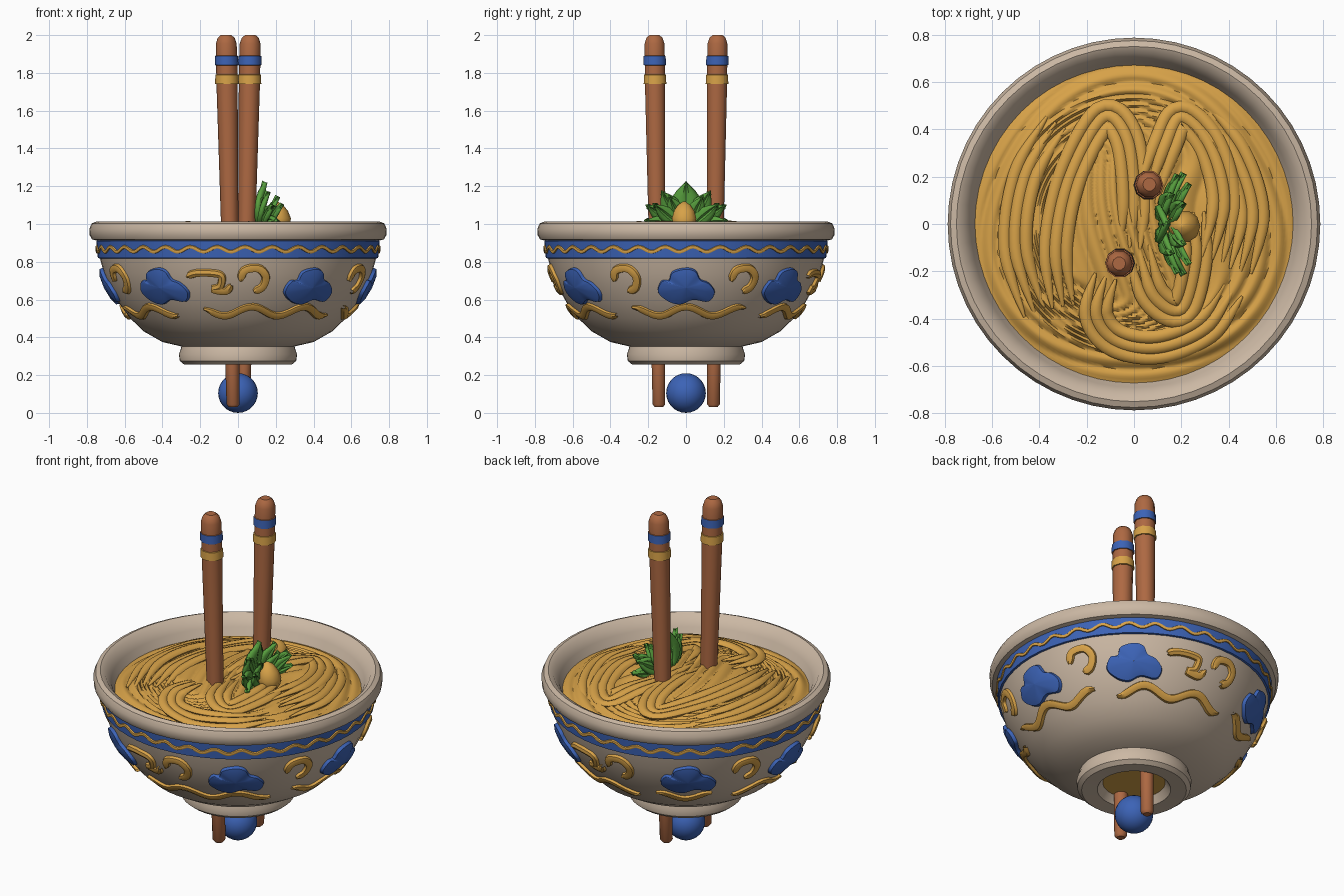
import bpy, bmesh, math
from mathutils import Vector

if "Cube" in bpy.data.objects:
    bpy.data.objects.remove(bpy.data.objects["Cube"])

def material(name, col):
    m = bpy.data.materials.new(name)
    m.diffuse_color = (*col, 1)
    m.use_nodes = True
    m.node_tree.nodes["Principled BSDF"].inputs["Base Color"].default_value = m.diffuse_color
    return m

CREAM = material("cream glaze", (0.60, 0.48, 0.37))
BLUE = material("blue paint", (0.045, 0.125, 0.47))
GOLD = material("noodle gold", (0.68, 0.36, 0.065))
WOOD = material("brown wood", (0.42, 0.14, 0.055))
GREEN = material("leaf green", (0.10, 0.36, 0.05))

def build(name, verts, faces, mats, rule=None, facing=None, angle=40):
    """Mesh object; rule(centre) picks the material, facing(centre) the outward direction."""
    me = bpy.data.meshes.new(name)
    me.from_pydata([tuple(v) for v in verts], [], faces)
    bm = bmesh.new()
    bm.from_mesh(me)
    bmesh.ops.remove_doubles(bm, verts=bm.verts, dist=1e-5)
    bmesh.ops.recalc_face_normals(bm, faces=bm.faces)
    if facing and sum(f.normal.dot(facing(f.calc_center_median())) * f.calc_area() for f in bm.faces) < 0:
        bmesh.ops.reverse_faces(bm, faces=bm.faces)
    for f in bm.faces:
        if rule:
            f.material_index = rule(f.calc_center_median())
    bm.to_mesh(me)
    bm.free()
    for m in mats:
        me.materials.append(m)
    ob = bpy.data.objects.new(name, me)
    bpy.context.collection.objects.link(ob)
    bpy.ops.object.select_all(action='DESELECT')
    ob.select_set(True)
    bpy.context.view_layer.objects.active = ob
    bpy.ops.object.shade_smooth_by_angle(angle=math.radians(angle))
    return ob

def grid(rows, wrap=False, caps=False):
    """Verts and quads joining equal-length rows."""
    n = len(rows[0])
    faces = []
    for i in range(len(rows) - 1):
        for j in range(n if wrap else n - 1):
            k = (j + 1) % n
            faces.append((i*n + j, i*n + k, (i+1)*n + k, (i+1)*n + j))
    if caps:
        faces += [tuple(range(n)), tuple(range((len(rows)-1)*n, len(rows)*n))]
    return [v for r in rows for v in r], faces

def ring(c, r, n):
    return [Vector((c[0] + r*math.cos(2*math.pi*j/n), c[1] + r*math.sin(2*math.pi*j/n), c[2])) for j in range(n)]

def spline(pts, steps=6, closed=False):
    """Catmull-Rom through the points."""
    p = [Vector(q) for q in pts]
    n, out = len(p), []
    for i in range(n if closed else n - 1):
        if closed:
            a, b, c, d = (p[(i + k) % n] for k in (-1, 0, 1, 2))
        else:
            a, b, c, d = (p[min(max(i + k, 0), n - 1)] for k in (-1, 0, 1, 2))
        for s in range(steps):
            t = s / steps
            out.append(0.5*(2*b + (c - a)*t + (2*a - 5*b + 4*c - d)*t*t + (3*b - a - 3*c + d)*t**3))
    return out if closed else out + [p[-1]]

# Bowl: turned profile with foot, wall, painted band and rolled rim
WALL = [(.30, .352), (.40, .375), (.50, .432), (.57, .50), (.63, .58), (.675, .66),
        (.71, .74), (.731, .818), (.742, .82), (.75, .91), (.745, .912)]
PROFILE = ([(.001, .305), (.17, .305), (.20, .262), (.285, .256), (.308, .275), (.313, .31), (.302, .34)] + WALL +
           [(.772, .918), (.785, .94), (.787, .975), (.775, 1.003), (.75, 1.013), (.722, 1.0),
            (.69, .95), (.66, .87), (.55, .7), (.3, .45), (.001, .4)])

def bowl_rule(c):
    r = math.hypot(c.x, c.y)
    if .818 < c.z < .9115 and r > .725:
        return 1
    return 2 if r < .17 and c.z < .31 else 0

v, f = grid([ring((0, 0, z), r, 56) for r, z in PROFILE], wrap=True)
build("bowl", v, f, [CREAM, BLUE, GOLD], bowl_rule)

def wall_radius(z):
    for (r0, z0), (r1, z1) in zip(WALL, WALL[1:]):
        if z0 <= z <= z1:
            return r0 + (r1 - r0)*(z - z0)/(z1 - z0)
    return WALL[0][0]

def on_wall(az, u, z, off):
    """Point on the bowl wall, u sideways from azimuth az."""
    r = wall_radius(z)
    a = math.radians(az) + u/.68
    return Vector(((r + off)*math.cos(a), (r + off)*math.sin(a), z - off*.3))

def outward(c):
    return Vector((c.x, c.y, -.2))

def ribbon(name, az, path, width, height=.02, taper=True):
    """Raised painted stroke along a path of (sideways, z)."""
    rows = []
    for i, p in enumerate(path):
        d = path[min(i + 1, len(path) - 1)] - path[max(i - 1, 0)]
        side = Vector((-d.y, d.x)).normalized()
        w = width*(min(1, .35 + .3*min(i, len(path) - 1 - i)) if taper else 1)
        rows.append([on_wall(az, p.x + side.x*t*w, p.y + side.y*t*w, o*height)
                     for t, o in ((-1, -.4), (-.75, .7), (0, 1), (.75, .7), (1, -.4))])
    v, f = grid(rows)
    build(name, v, f, [GOLD], facing=outward)

# Thin wavy line on the band
ribbon("band_wave", 0, [Vector((math.pi*2*.68*i/360, .866 + .013*math.sin(32*math.pi*2*i/360)))
                        for i in range(361)], .010, .008, False)

# Raised clouds
CLOUD = spline([(-.155, -.03), (-.13, .03), (-.09, .035), (-.07, .08), (0, .1), (.05, .085), (.075, .04),
                (.12, .02), (.16, -.03), (.13, -.08), (.04, -.07), (-.03, -.095), (-.1, -.08)], 4, True)
CLOUD_AZ = [-126, -56, 0, 50, 126, 180]
for az in CLOUD_AZ:
    rows = [[on_wall(az, p.x*s, .67 + p.y*s, o) for p in CLOUD]
            for s, o in ((1, -.006), (.95, .017), (.6, .027), (.01, .03))]
    v, f = grid(rows, wrap=True)
    build("cloud", v, f, [BLUE], facing=outward)

# Curls between the clouds
HOOK = spline([(-.07, .70), (-.05, .755), (.02, .765), (.06, .72), (.045, .665), (.0, .645)], 5)
SCROLL = spline([(-.11, .725), (-.06, .74), (.02, .74), (.07, .725), (.06, .67), (.02, .655), (.09, .645), (.12, .68)], 5)
for az in (-83, 94):
    ribbon("hook_curl", az, HOOK, .024)
for az in (-103, 74):
    ribbon("scroll_curl", az, SCROLL, .022)
for az in (-27, 26, 153, 207):
    ribbon("hook_curl", az, HOOK, .024)

# Lower wavy strokes
for a0, a1 in ((-165, -122), (-107, -38), (-27, 30), (41, 100), (110, 138), (150, 184)):
    n = int((a1 - a0)/2)
    ribbon("lower_wave", 0, [Vector((math.radians(a0 + (a1 - a0)*i/n)*.68,
           .538 + .024*math.cos(math.radians(a0 + (a1 - a0)*i/n)*13))) for i in range(n + 1)], .021)

# Noodles: domed top with ridges that follow a flowing field
def dome(x, y):
    return .90 + .09*(1 - min(1, math.hypot(x, y)/.67)**2.5)

def noodle_z(x, y):
    r = math.hypot(x, y)
    w = min(1, max(0, (r - .3)/.28))
    w = w*w*(3 - 2*w)
    flow = x + .07*math.sin(5*y + 1) + .05*math.sin(9*x + 3*y)
    phase = 44*(w*(r + .03*math.sin(3*math.atan2(y, x))) + (1 - w)*flow)
    fade = min(1, (.68 - r)/.06)
    return dome(x, y) + fade*(.020*abs(math.sin(phase)) - .008 + .010*math.sin(7*x + 2)*math.cos(6*y))

rows = [[Vector((p.x, p.y, noodle_z(p.x, p.y))) for p in ring((0, 0, 0), max(.001, .675*i/70), 150)]
        for i in range(71)]
v, f = grid(rows, wrap=True)
build("noodle_bed", v, f, [GOLD], facing=lambda c: Vector((0, 0, 1)), angle=60)

def strand(path, shift, radius=.027):
    """Flattened noodle lying on the bed, shifted sideways from its path."""
    pts = spline(path, 8)
    rows = []
    for i, p in enumerate(pts):
        d = (pts[min(i + 1, len(pts) - 1)] - pts[max(i - 1, 0)]).normalized()
        side = Vector((-d.y, d.x))
        q = p + side*shift
        s = radius*min(1, .2 + .12*min(i, len(pts) - 1 - i))
        z = dome(q.x, q.y) + .010 + .006*math.sin(i*.25 + shift*30)
        rows.append([Vector((q.x + side.x*s*math.cos(a), q.y + side.y*s*math.cos(a), z + .7*s*math.sin(a)))
                     for a in (math.pi*k/4 for k in range(8))])
    v, f = grid(rows, wrap=True, caps=True)
    build("noodle_strand", v, f, [GOLD], angle=60)

LOOPS = [
    [(-.30, -.35), (-.33, -.1), (-.27, .2), (-.13, .45), (-.03, .36), (0, .1), (-.02, -.1)],
    [(.05, .1), (.13, .33), (.2, .45), (.32, .33), (.38, .1), (.33, -.15)],
    [(-.12, -.22), (-.16, -.38), (-.08, -.49), (.1, -.52), (.3, -.44), (.42, -.28)],
    [(-.42, -.38), (-.5, -.1), (-.46, .2), (-.33, .43)],
    [(.02, -.1), (.08, -.3), (.2, -.36), (.26, -.15), (.25, .05)],
    [(.45, -.2), (.5, .05), (.42, .3), (.27, .48)],
]
for path in LOOPS:
    for shift in (-.045, 0, .045):
        strand(path, shift)

# Chopsticks, each slightly slanted, with two painted bands
STICK = [(.03, .022), (.045, .035), (.3, .038), (1.0, .046), (1.74, .056), (1.741, .063), (1.79, .061), (1.791, .056),
         (1.84, .056), (1.841, .062), (1.89, .061), (1.891, .056), (1.955, .055), (1.985, .045), (2.0, .028)]

def stick_rule(c):
    if 1.7405 < c.z < 1.7905:
        return 1
    return 2 if 1.8405 < c.z < 1.8905 else 0

for name, low, top in (("front_chopstick", (-.025, -.143), (-.063, -.167)),
                       ("back_chopstick", (.028, .145), (.065, .167))):
    rows = []
    for z, r in STICK:
        t = z/2
        rows.append(ring((low[0] + (top[0] - low[0])*t, low[1] + (top[1] - low[1])*t, z), r, 10))
    v, f = grid(rows, wrap=True, caps=True)
    build(name, v, f, [WOOD, GOLD, BLUE], stick_rule)

# Blue ball under the foot
v, f = grid([ring((0, 0, .105 - .105*math.cos(math.pi*i/14)), max(1e-6, .105*math.sin(math.pi*i/14)), 24)
             for i in range(15)], wrap=True)
build("base_ball", v, f, [BLUE])

# Leafy garnish: fan of cupped leaves
def leaf(x, deg, length, width, lean):
    a = math.radians(deg)
    along = Vector((lean, math.sin(a), math.cos(a)))
    across = Vector((0, math.cos(a), -math.sin(a)))
    base = Vector((x, .05*math.sin(a), .995))
    rows = []
    for i in range(11):
        s = i/10
        w = width*max(.03, math.sin(math.pi*(.12 + .88*s)))**.8
        rows.append([base + along*length*s + across*w*t +
                     Vector((.35*width*(1 - t*t) - .012*(1 - abs(t))**6 + .03*s*s, 0, 0))
                     for t in (-1, -.6, -.25, 0, .25, .6, 1)])
    v, f = grid(rows)
    ob = build("garnish_leaf", v, f, [GREEN], facing=lambda c: Vector((1, 0, 0)))
    mod = ob.modifiers.new("thickness", 'SOLIDIFY')
    mod.thickness = .022

leaf(.105, 0, .225, .085, -.02)
for s in (-1, 1):
    leaf(.115, s*30, .20, .06, .05)
    leaf(.13, s*58, .19, .05, .12)
    leaf(.16, s*24, .16, .05, .12)
    leaf(.17, s*50, .165, .042, .2)
    leaf(.15, s*82, .16, .04, .2)

# Bulb nestled in the leaves
BULB = [(.96, .03), (.99, .06), (1.03, .068), (1.07, .056), (1.10, .035), (1.12, .006)]
v, f = grid([ring((.215 - (z - 1)*.1, -.01, z), r, 10) for z, r in BULB], wrap=True, caps=True)
build("garnish_bulb", v, f, [GOLD])
